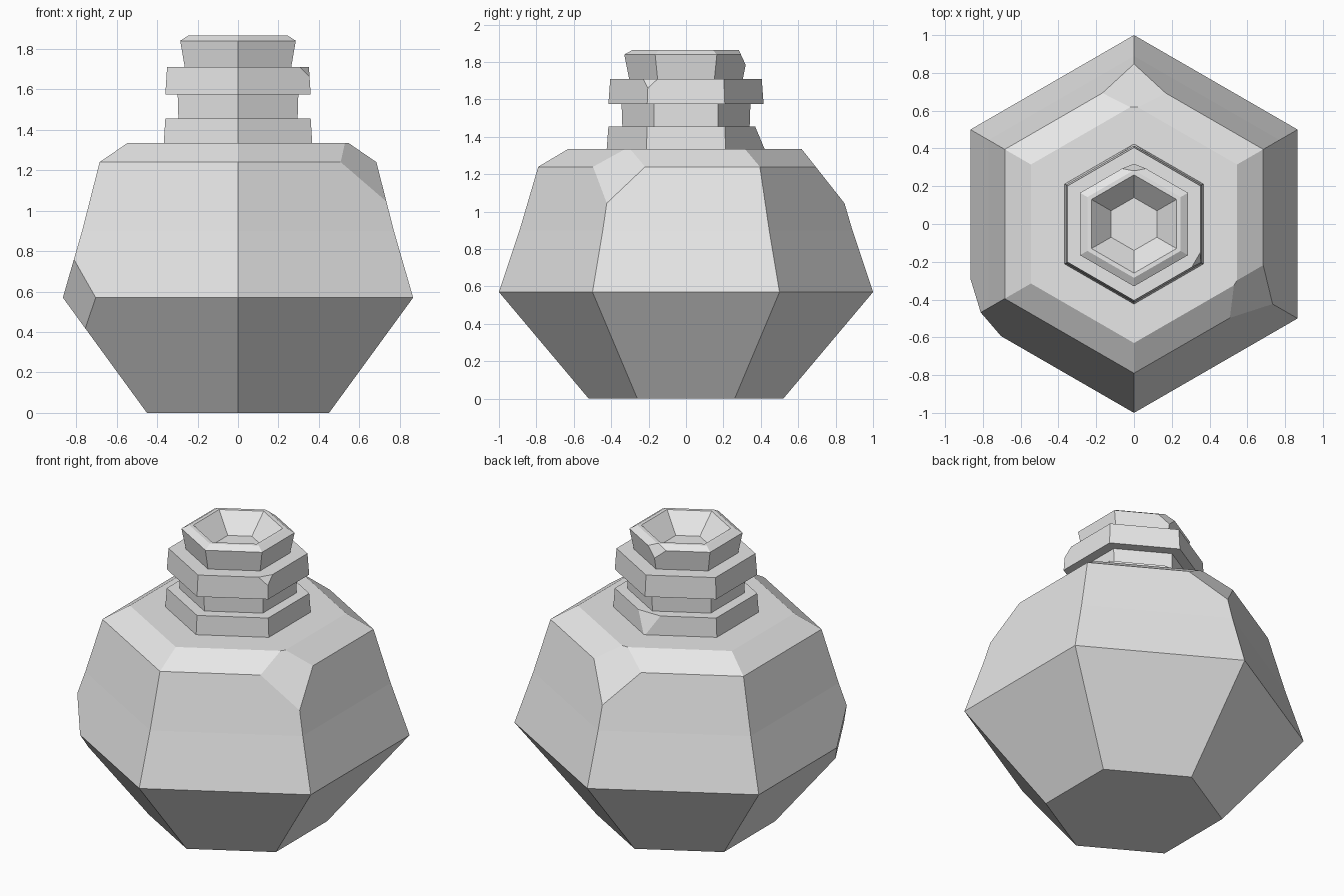
import bpy
import bmesh
from math import sin, cos, tau
from mathutils import Vector

cube = bpy.data.objects.get("Cube")
if cube:
    bpy.data.objects.remove(cube, do_unlink=True)

stone = bpy.data.materials.new("grey stone")
stone.use_nodes = True
stone.diffuse_color = (0.8, 0.8, 0.8, 1)
stone.node_tree.nodes["Principled BSDF"].inputs["Base Color"].default_value = (0.8, 0.8, 0.8, 1)

SIDES = 6


def hex_part(name, profile, chips=()):
    """Six-sided solid from (radius, height) rings, with corners chipped off by planes."""
    bm = bmesh.new()
    rings = []
    for r, z in profile:
        angles = [tau * (i + 0.5) / SIDES for i in range(SIDES)]
        rings.append([bm.verts.new((r * cos(a), r * sin(a), z)) for a in angles])
    for low, high in zip(rings, rings[1:]):
        for i in range(SIDES):
            j = (i + 1) % SIDES
            bm.faces.new((low[i], low[j], high[j], high[i]))
    bm.faces.new(rings[0][::-1])
    bm.faces.new(rings[-1])

    # each chip is an outward normal and its plane offset
    for normal, offset in chips:
        n = Vector(normal)
        cut = bmesh.ops.bisect_plane(
            bm, geom=bm.verts[:] + bm.edges[:] + bm.faces[:], dist=1e-5,
            plane_co=n * offset / n.length_squared, plane_no=n, clear_outer=True)
        edges = [e for e in cut["geom_cut"] if isinstance(e, bmesh.types.BMEdge)]
        bmesh.ops.holes_fill(bm, edges=edges, sides=0)

    bmesh.ops.recalc_face_normals(bm, faces=bm.faces[:])
    mesh = bpy.data.meshes.new(name)
    bm.to_mesh(mesh)
    bm.free()
    mesh.materials.append(stone)
    obj = bpy.data.objects.new(name, mesh)
    bpy.context.collection.objects.link(obj)
    return obj


# Wide faceted body with three broken corners
hex_part("pot_body",
         [(0.52, 0), (1.0, 0.57), (0.89, 0.9), (0.79, 1.24), (0.63, 1.335)],
         [((-0.88, -0.47, -0.19), 0.79),
          ((0.845, -0.535, 0.78), 1.662),
          ((0, 1, 0.79), 1.673)])

# Stacked neck bands
hex_part("neck_lower_band", [(0.425, 1.32), (0.415, 1.455)],
         [((0, 1, 0.42), 0.981)])
hex_part("neck_groove", [(0.34, 1.44), (0.345, 1.59)])
hex_part("neck_upper_band", [(0.415, 1.575), (0.405, 1.71)],
         [((0.866, -0.5, 0.6), 1.405)])

# Flared mouth with a sunken opening
hex_part("mouth_rim",
         [(0.30, 1.69), (0.33, 1.84), (0.285, 1.865), (0.26, 1.865), (0.14, 1.75)],
         [((0, 1, 0.46), 1.14)])
